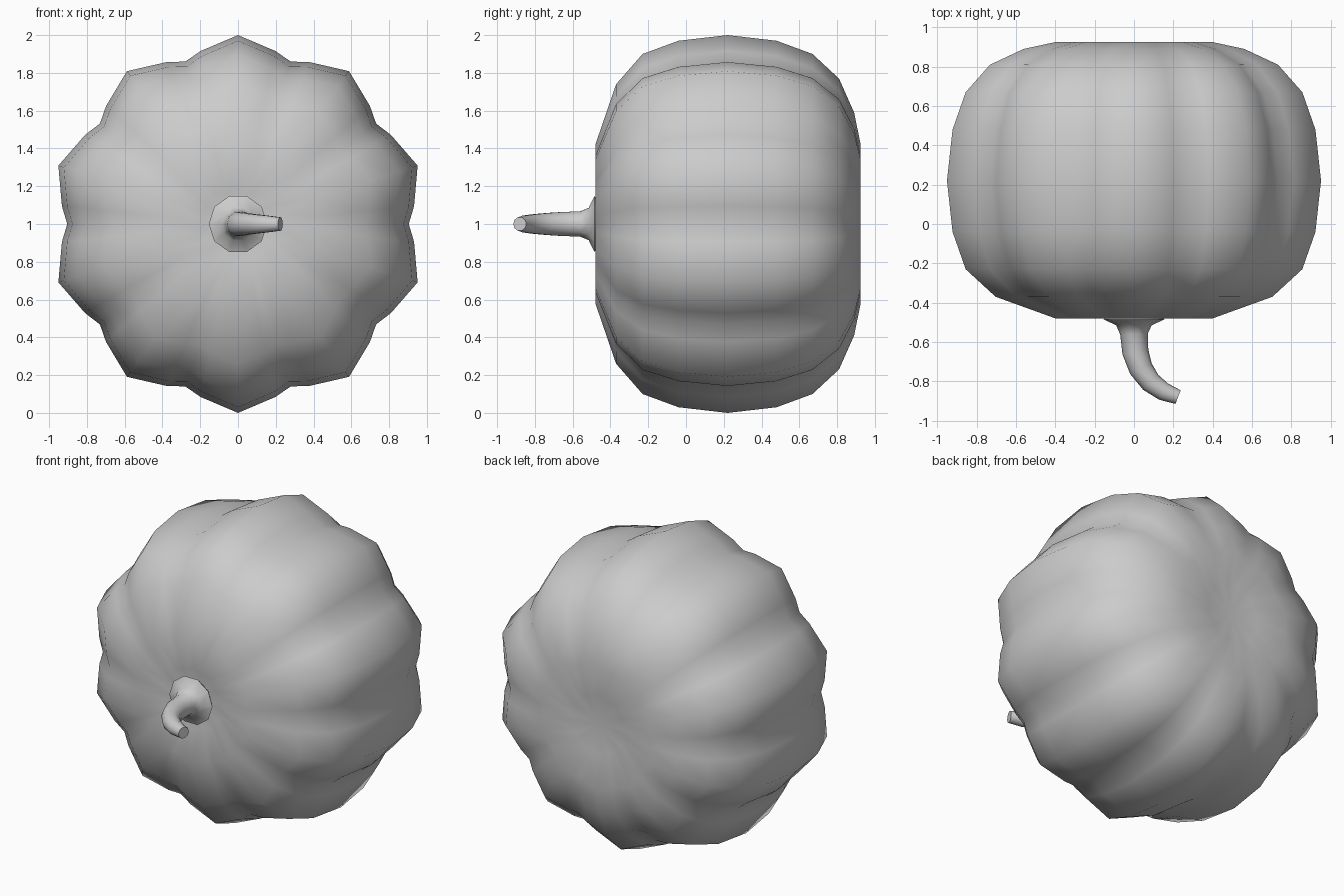
import bpy
import bmesh
from math import sin, cos, radians, tau
from mathutils import Vector

cube = bpy.data.objects.get("Cube")
if cube:
    bpy.data.objects.remove(cube)


def loft(name, rings, start, end):
    """Bridge closed rings of points and fan each end to a pole point."""
    bm = bmesh.new()
    loops = [[bm.verts.new(p) for p in ring] for ring in rings]
    count = len(loops[0])
    for a, b in zip(loops, loops[1:]):
        for i in range(count):
            j = (i + 1) % count
            bm.faces.new((a[i], a[j], b[j], b[i]))
    for point, loop in ((start, loops[0]), (end, loops[-1])):
        pole = bm.verts.new(point)
        for i in range(count):
            bm.faces.new((pole, loop[i], loop[(i + 1) % count]))
    bmesh.ops.recalc_face_normals(bm, faces=bm.faces)
    mesh = bpy.data.meshes.new(name)
    bm.to_mesh(mesh)
    bm.free()
    obj = bpy.data.objects.new(name, mesh)
    bpy.context.collection.objects.link(obj)
    return obj


def smooth(obj, angle):
    bpy.ops.object.select_all(action='DESELECT')
    obj.select_set(True)
    bpy.context.view_layer.objects.active = obj
    bpy.ops.object.shade_smooth_by_angle(angle=radians(angle))


# Ribbed body: (y, radius) profile around the y axis, dimpled at both ends
RIBS = 10
profile = [(-0.458, 0.2), (-0.48, 0.42), (-0.37, 0.74), (-0.23, 0.9),
           (-0.04, 0.97), (0.22, 1.0), (0.48, 0.97), (0.67, 0.9),
           (0.81, 0.77), (0.89, 0.59), (0.925, 0.42), (0.905, 0.2)]
rib_section = [(0, 1.0), (12.2, 0.937), (18, 0.904), (23.8, 0.937)]
spokes = [(radians(rib * 360 / RIBS + angle), scale)
          for rib in range(RIBS) for angle, scale in rib_section]
body_rings = [[(r * s * sin(a), y, 1 + r * s * cos(a)) for a, s in spokes]
              for y, r in profile]
body = loft("pumpkin_body", body_rings, (0, -0.44, 1), (0, 0.89, 1))
smooth(body, 80)

# Curved stem: (x, y, radius) path with a flared foot
path = [(0, -0.455, 0.13), (0, -0.485, 0.155), (0, -0.515, 0.09),
        (0, -0.56, 0.07), (0.007, -0.65, 0.067), (0.035, -0.735, 0.061),
        (0.085, -0.805, 0.054), (0.15, -0.852, 0.047), (0.224, -0.88, 0.037)]
SIDES = 10
centres = [Vector((x, y, 1)) for x, y, r in path]
stem_rings = []
for i, (x, y, r) in enumerate(path):
    tangent = (centres[min(i + 1, len(path) - 1)] - centres[max(i - 1, 0)]).normalized()
    side = tangent.cross(Vector((0, 0, 1)))
    stem_rings.append([centres[i] + side * r * cos(tau * k / SIDES)
                       + Vector((0, 0, r * sin(tau * k / SIDES)))
                       for k in range(SIDES)])
stem = loft("stem", stem_rings, centres[0], centres[-1])
smooth(stem, 50)
